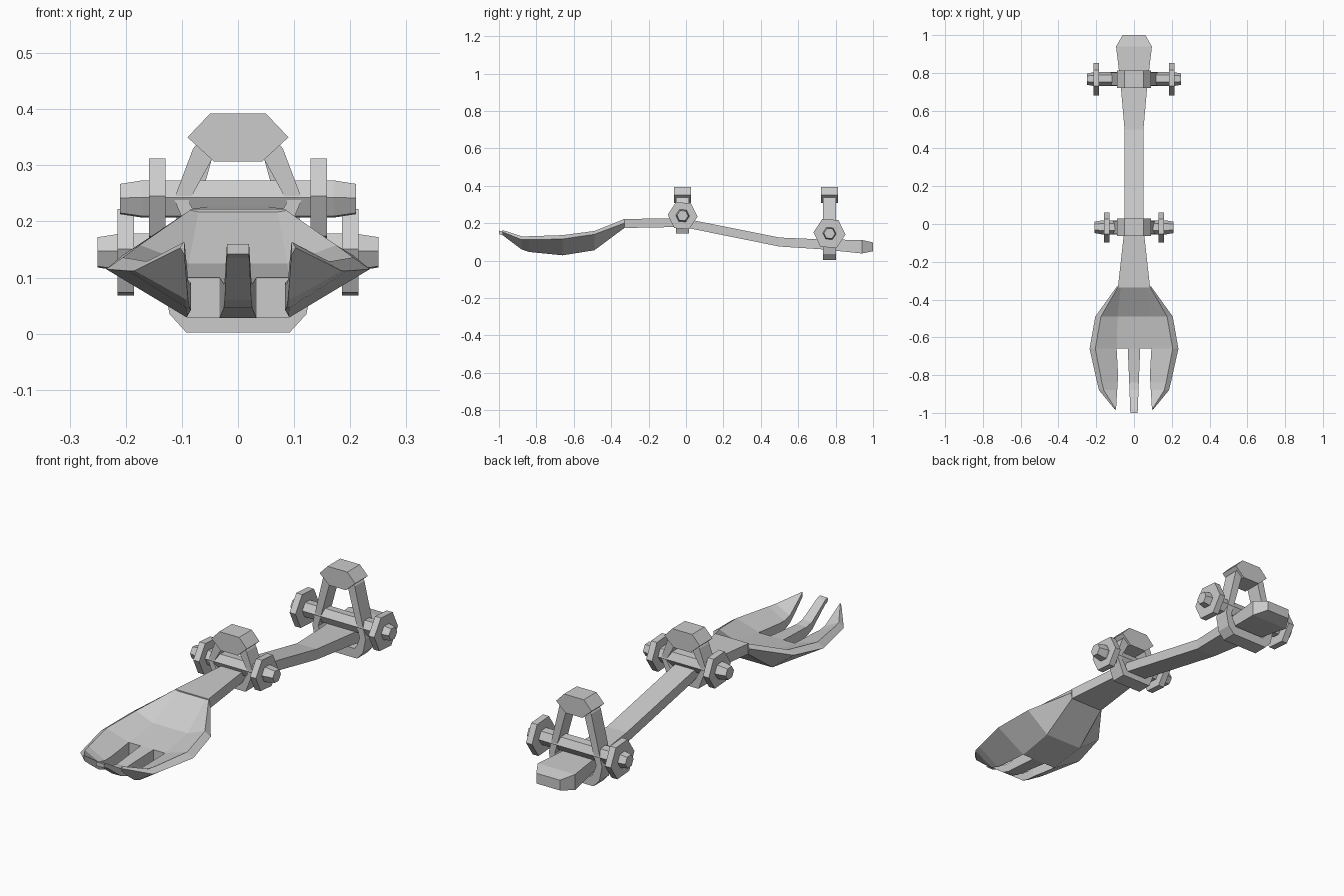
import bpy, bmesh, math

if "Cube" in bpy.data.objects:
    bpy.data.objects.remove(bpy.data.objects["Cube"])

def finish(name, bm):
    bmesh.ops.recalc_face_normals(bm, faces=bm.faces)
    me = bpy.data.meshes.new(name)
    bm.to_mesh(me)
    bm.free()
    ob = bpy.data.objects.new(name, me)
    bpy.context.collection.objects.link(ob)
    return ob

def mirrored(half):
    """Close a half outline (top to bottom, x > 0) across x = 0."""
    return half + [(-x, z) for x, z in reversed(half)]

def loft(name, rows):
    """Skin closed sections, each given as (y, [(x, z), ...])."""
    bm = bmesh.new()
    rings = [[bm.verts.new((x, y, z)) for x, z in pts] for y, pts in rows]
    n = len(rings[0])
    for a, b in zip(rings, rings[1:]):
        for i in range(n):
            j = (i + 1) % n
            bm.faces.new((a[i], a[j], b[j], b[i]))
    bm.faces.new(rings[0])
    bm.faces.new(rings[-1])
    return finish(name, bm)

def frame_ring(name, outer, inner, y, depth):
    """Flat ring between two outlines, extruded along y."""
    bm = bmesh.new()
    loops = [[bm.verts.new((x, y + s * depth / 2, z)) for x, z in mirrored(pts)]
             for pts, s in ((outer, -1), (outer, 1), (inner, 1), (inner, -1))]
    n = len(loops[0])
    for k in range(4):
        a, b = loops[k], loops[(k + 1) % 4]
        for i in range(n):
            j = (i + 1) % n
            bm.faces.new((a[i], a[j], b[j], b[i]))
    return finish(name, bm)

def hex_bar(name, y, z, stations):
    """Hexagonal bar along x; stations are (x, radius)."""
    bm = bmesh.new()
    rings = [[bm.verts.new((x, y + r * math.cos(math.radians(60 * k - 4)),
                            z + r * math.sin(math.radians(60 * k - 4))))
              for k in range(6)] for x, r in stations]
    for a, b in zip(rings, rings[1:]):
        for i in range(6):
            j = (i + 1) % 6
            bm.faces.new((a[i], a[j], b[j], b[i]))
    bm.faces.new(rings[0])
    bm.faces.new(rings[-1])
    return finish(name, bm)

# Bowl: sections of floor edge, inner rim, outer rim, underside edge
bowl = loft("bowl", [(y, mirrored(h)) for y, h in [
    (-1.00, [(.012, .160), (.018, .160), (.020, .152), (.018, .142)]),
    (-0.98, [(.085, .155), (.097, .163), (.103, .153), (.092, .135)]),
    (-0.88, [(.090, .095), (.160, .130), (.185, .112), (.092, .060)]),
    (-0.84, [(.090, .088), (.170, .130), (.195, .112), (.092, .046)]),
    (-0.66, [(.090, .100), (.205, .136), (.235, .115), (.090, .028)]),
    (-0.49, [(.088, .125), (.175, .158), (.205, .140), (.095, .055)]),
    (-0.33, [(.070, .220), (.083, .222), (.090, .200), (.083, .174)])]])

# Slots between the tines
for s in (-1, 1):
    slot = loft("slot_cutter", [
        (y, [(s * a, .4), (s * b, .4), (s * b, -.2), (s * a, -.2)])
        for y, a, b in ((-1.1, .018, .105), (-.98, .02, .095),
                        (-.80, .027, .084), (-.66, .033, .092))])
    mod = bowl.modifiers.new("slot", 'BOOLEAN')
    mod.operation, mod.solver, mod.object = 'DIFFERENCE', 'EXACT', slot
    bpy.context.view_layer.objects.active = bowl
    bpy.ops.object.modifier_apply(modifier=mod.name)
    bpy.data.objects.remove(slot)

# Handle
loft("handle", [(y, [(w, t), (w, b), (-w, b), (-w, t)]) for y, w, t, b in [
    (-.335, .085, .222, .174), (-.02, .05, .227, .18), (.5, .05, .123, .075),
    (.73, .07, .113, .06), (.94, .095, .11, .038), (1, .06, .097, .05)]])

# Two axle frames: y, axle height, wheel x, axle end, wheel radius, outlines
trucks = [
    ("front", -.018, .24, .144, .21, .08,
     [(.055, .36), (.08, .33), (.114, .24), (.097, .20), (.075, .145)],
     [(.035, .33), (.047, .31), (.088, .235), (.070, .205), (.055, .178)]),
    ("rear", .767, .145, .20, .25, .086,
     [(.055, .36), (.08, .33), (.135, .10), (.122, .035), (.092, .002)],
     [(.035, .33), (.047, .31), (.105, .10), (.092, .065), (.080, .045)])]
for tag, y, z, wx, end, r, outer, inner in trucks:
    frame_ring(tag + "_frame", outer, inner, y, .07)
    # Hexagonal cap on top of the frame
    cap = mirrored([(.05, .392), (.09, .35), (.043, .307)])
    loft(tag + "_cap", [(y - .046, cap), (y + .046, cap)])
    # Axle with tapered ends
    hex_bar(tag + "_axle", y, z, [(-end, .03), (-end + .04, .037),
                                  (end - .04, .037), (end, .03)])
    # Wheels
    for s, side in ((-1, "left"), (1, "right")):
        hex_bar(f"{tag}_{side}_wheel", y, z,
                [(s * wx - .015, r), (s * wx + .015, r)])
